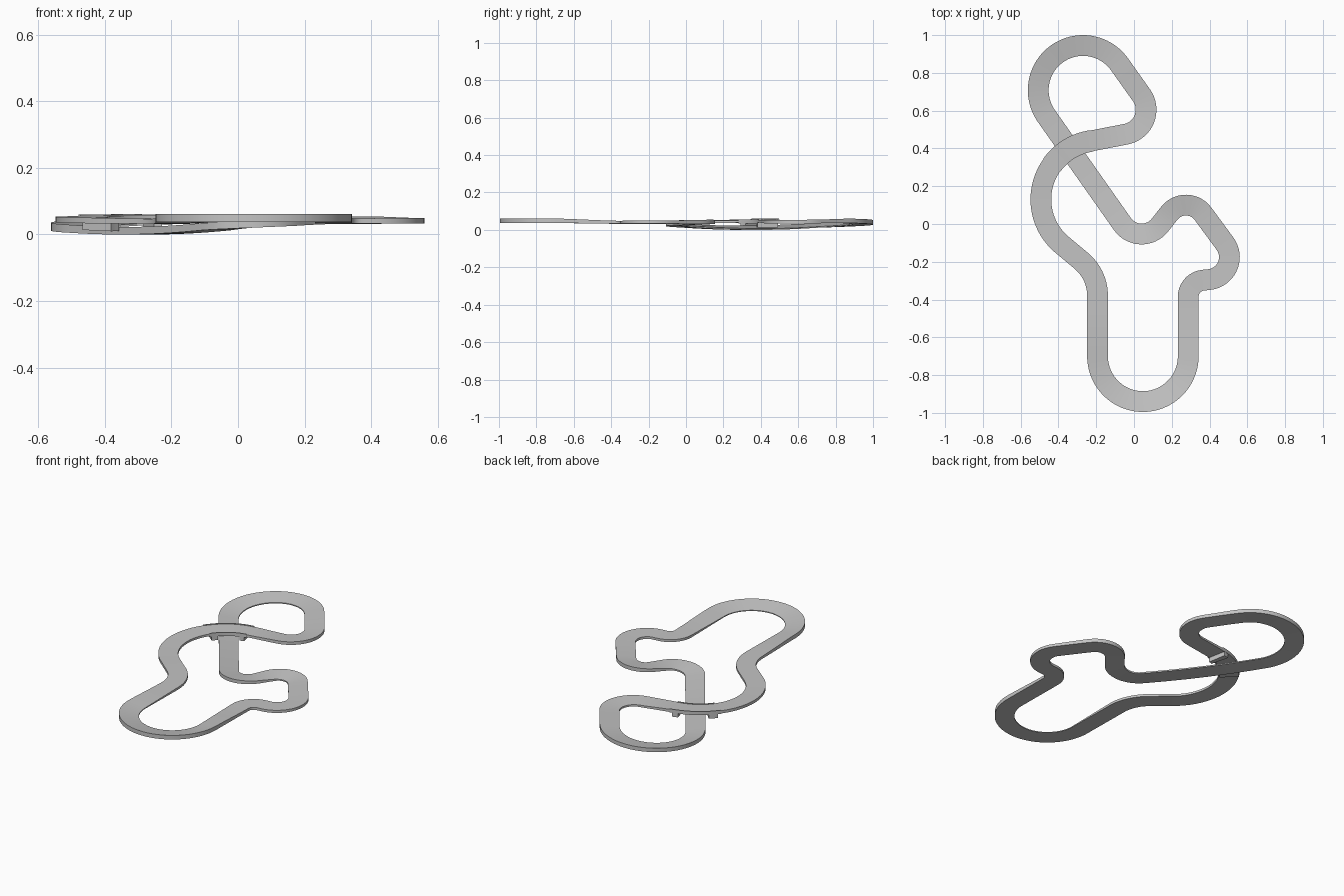
import bpy
import bmesh
from math import sin, cos, atan2, asin, hypot, tau, ceil, radians

cube = bpy.data.objects.get("Cube")
if cube:
    bpy.data.objects.remove(cube)

HALF = 0.055    # half the road width
THICK = 0.015   # slab thickness at the middle
STEP = 0.015    # spacing of cross-sections

grey = bpy.data.materials.new("track_grey")
grey.use_nodes = True
grey.diffuse_color = (0.55, 0.55, 0.55, 1)
grey.node_tree.nodes["Principled BSDF"].inputs["Base Color"].default_value = (0.55, 0.55, 0.55, 1)

# Bends: centre x, y, radius, turn (1 left, -1 right), height in, height out, banking, sag before
BENDS = [
    (0.047, -0.70, 0.240, 1, 0.052, 0.052, 0.010, 0),
    (0.375, -0.385, 0.088, -1, 0.048, 0.048, 0.0, 0),
    (0.385, -0.175, 0.120, 1, 0.048, 0.048, 0.001, 0),
    (0.275, -0.012, 0.112, 1, 0.047, 0.045, 0.008, 0),
    (0.040, 0.071, 0.124, -1, 0.042, 0.028, 0.006, 0),
    (-0.270, 0.708, 0.237, -1, 0.020, 0.053, 0.009, 0.009),
    (-0.068, 0.605, 0.132, -1, 0.050, 0.049, 0.004, 0),
    (-0.180, 0.13, 0.313, 1, 0.056, 0.048, 0.002, 0),
    (-0.435, -0.38, 0.242, -1, 0.047, 0.047, 0.0, 0),
]


def point_on(bend, heading):
    """Point of a bend where the road runs along the heading."""
    x, y, r, turn = bend[:4]
    return x + turn * r * sin(heading), y - turn * r * cos(heading)


def tangent_heading(a, b):
    """Heading of the straight that joins two bends."""
    dx, dy = b[0] - a[0], b[1] - a[1]
    return atan2(dy, dx) + asin((a[3] * a[2] - b[3] * b[2]) / hypot(dx, dy))


def smooth(values, reach=5, passes=2):
    """Even out a closed list of numbers."""
    n = len(values)
    for _ in range(passes):
        values = [sum(values[(i + k) % n] for k in range(-reach, reach + 1)) / (2 * reach + 1)
                  for i in range(n)]
    return values


def centre_line():
    """Frames (x, y, z, heading, bank) round the whole circuit."""
    spots, heights, banks = [], [], []
    for i, bend in enumerate(BENDS):
        after = BENDS[(i + 1) % len(BENDS)]
        h_in = tangent_heading(BENDS[i - 1], bend)
        h_out = tangent_heading(bend, after)
        turn = bend[3]
        angle = turn * ((turn * (h_out - h_in)) % tau)
        n = ceil(abs(angle) * bend[2] / STEP)
        for k in range(n):
            t = k / n
            h = h_in + angle * t
            spots.append((*point_on(bend, h), h))
            heights.append(bend[4] + (bend[5] - bend[4]) * t)
            banks.append(turn * bend[6])
        # Straight to the next bend
        (x0, y0), (x1, y1) = point_on(bend, h_out), point_on(after, h_out)
        n = max(1, ceil(hypot(x1 - x0, y1 - y0) / STEP))
        for k in range(n):
            t = k / n
            spots.append((x0 + (x1 - x0) * t, y0 + (y1 - y0) * t, h_out))
            heights.append(bend[5] + (after[4] - bend[5]) * t - after[7] * 4 * t * (1 - t))
            banks.append(turn * bend[6] * (1 - t) + after[3] * after[6] * t)
    return [(x, y, z, h, b) for (x, y, h), z, b in zip(spots, smooth(heights), smooth(banks))]


def sweep(name, frames, profile, closed):
    """Carry a profile of (sideways, up, share of banking) points along the frames."""
    bm = bmesh.new()
    rings = []
    for x, y, z, h, bank in frames:
        rings.append([bm.verts.new((x + s * sin(h), y - s * cos(h), z + up + tilt * bank * s / HALF))
                      for s, up, tilt in profile])
    m = len(profile)
    for i in range(len(rings) if closed else len(rings) - 1):
        a, b = rings[i], rings[(i + 1) % len(rings)]
        for j in range(m):
            bm.faces.new((a[j], a[(j + 1) % m], b[(j + 1) % m], b[j]))
    if not closed:
        bm.faces.new(rings[0])
        bm.faces.new(rings[-1])
    bmesh.ops.recalc_face_normals(bm, faces=bm.faces)
    mesh = bpy.data.meshes.new(name)
    bm.to_mesh(mesh)
    bm.free()
    mesh.materials.append(grey)
    obj = bpy.data.objects.new(name, mesh)
    bpy.context.collection.objects.link(obj)
    bpy.ops.object.select_all(action="DESELECT")
    obj.select_set(True)
    bpy.context.view_layer.objects.active = obj
    bpy.ops.object.shade_smooth_by_angle(angle=radians(30))


def box_profile(s0, s1, z0, z1, base_tilt=1):
    return [(s0, z0, base_tilt), (s1, z0, base_tilt), (s1, z1, 1), (s0, z1, 1)]


# Road slab: banked top, level underside, lowest point on the ground
frames = centre_line()
ground = min(f[2] for f in frames) - THICK
frames = [(x, y, z - ground, h, b) for x, y, z, h, b in frames]
sweep("road", frames, box_profile(-HALF, HALF, -THICK, 0, base_tilt=0), True)

# Bridge where the road passes over itself
BRIDGE = (-0.34, 0.395)


def near_bridge(low, high):
    """Upper-road frames whose signed distance along the bridge is in range."""
    found = []
    for f in frames:
        dx, dy = f[0] - BRIDGE[0], f[1] - BRIDGE[1]
        along = dx * cos(f[3]) + dy * sin(f[3])
        if hypot(dx, dy) < 0.2 and f[2] > 0.04 and low <= along <= high:
            found.append(f)
    return found


# Side rails of the bridge
deck = near_bridge(-0.13, 0.13)
for side, name in ((-1, "left_bridge_rail"), (1, "right_bridge_rail")):
    inner, outer = sorted((side * (HALF - 0.004), side * (HALF + 0.002)))
    sweep(name, deck, box_profile(inner, outer, -THICK - 0.003, 0.004), False)

# Supports on both sides of the lower road
for low, high, name in ((-0.11, -0.065, "rear_bridge_support"), (0.065, 0.11, "front_bridge_support")):
    sweep(name, near_bridge(low, high), box_profile(-HALF, HALF, -0.042, -THICK + 0.002), False)
